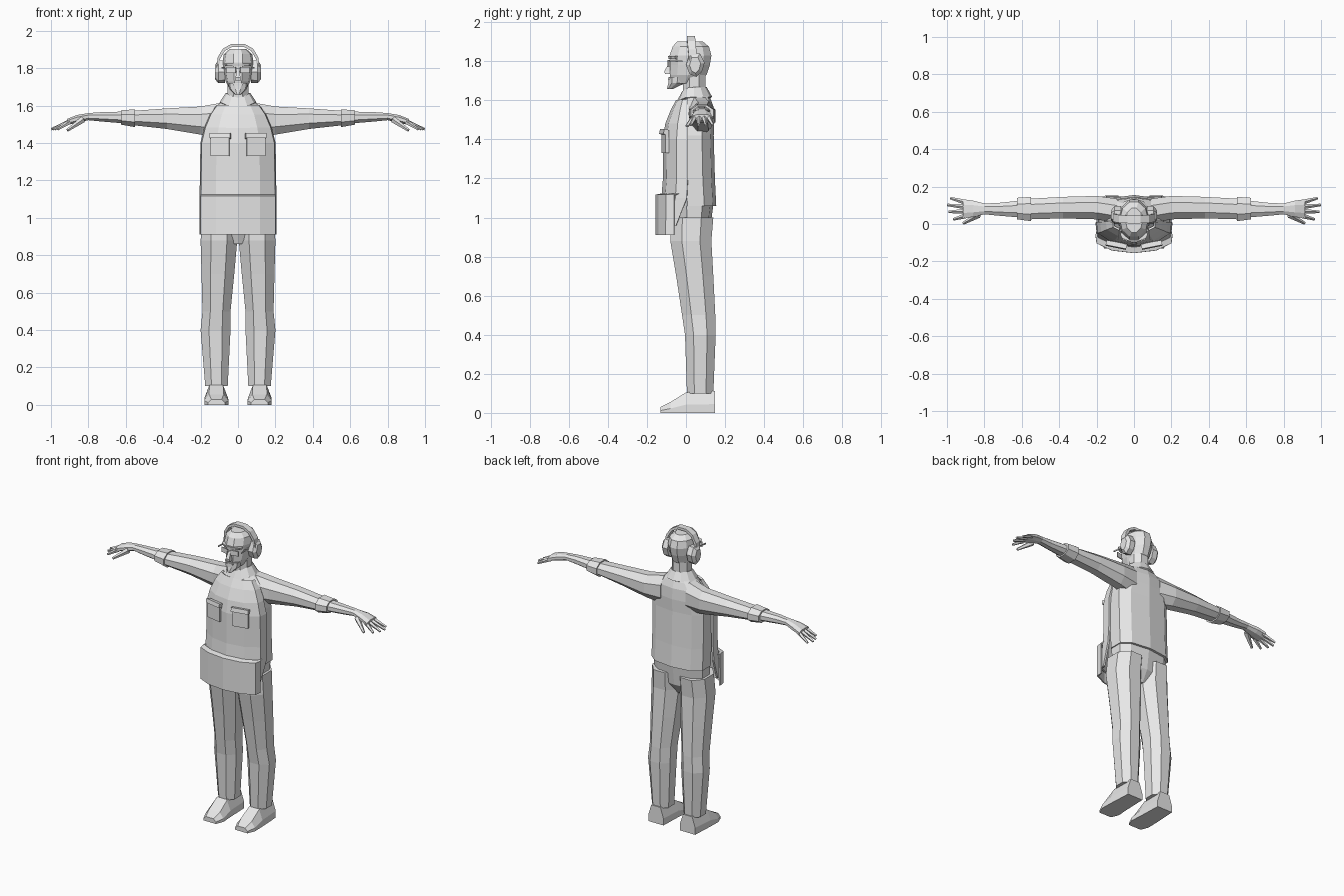
import bpy, bmesh, math
from mathutils import Vector, Matrix

if "Cube" in bpy.data.objects:
    bpy.data.objects.remove(bpy.data.objects["Cube"], do_unlink=True)

grey = bpy.data.materials.new("plain_grey")
grey.use_nodes = True
GREY = (0.8, 0.8, 0.8, 1)
grey.diffuse_color = GREY
for node in grey.node_tree.nodes:
    if node.type == 'BSDF_PRINCIPLED':
        node.inputs["Base Color"].default_value = GREY

# Cross-sections inside a unit box
OCTAGON = [(.28, 0), (.72, 0), (1, .28), (1, .72), (.72, 1), (.28, 1), (0, .72), (0, .28)]
BODY = [(.5, 0), (.8, .1), (1, .4), (1, .75), (.85, .93), (.5, 1), (.15, .93), (0, .75), (0, .4), (.2, .1)]
HEAD = [(.35, 0), (.65, 0), (.92, .2), (1, .5), (.9, .82), (.65, 1), (.35, 1), (.1, .82), (0, .5), (.08, .2)]
SHOE = [(0, 0), (1, 0), (1, .4), (.8, 1), (.2, 1), (0, .4)]
BOX = [(0, 0), (1, 0), (1, 1), (0, 1)]
WRAP = [(-1, 1), (-.97, .55), (-.58, .15), (0, 0), (.58, .15), (.97, .55), (1, 1)]


def finish(name, bm, mirror=False, thickness=0):
    bmesh.ops.recalc_face_normals(bm, faces=bm.faces)
    mesh = bpy.data.meshes.new(name)
    bm.to_mesh(mesh)
    bm.free()
    mesh.materials.append(grey)
    ob = bpy.data.objects.new(name, mesh)
    bpy.context.collection.objects.link(ob)
    if thickness:
        solid = ob.modifiers.new("thickness", 'SOLIDIFY')
        solid.thickness = thickness
        solid.offset = 0
    if mirror:
        ob.modifiers.new("mirror", 'MIRROR')
    return ob


def skin(rings, closed=True, caps=True):
    """Bridge equal rings of points with quads."""
    bm = bmesh.new()
    loops = [[bm.verts.new(p) for p in ring] for ring in rings]
    n = len(loops[0])
    for a, b in zip(loops, loops[1:]):
        for i in range(n if closed else n - 1):
            j = (i + 1) % n
            bm.faces.new((a[i], a[j], b[j], b[i]))
    if closed and caps:
        bm.faces.new(loops[0])
        bm.faces.new(loops[-1])
    return bm


def loft(name, shape, rows, axis='z', mirror=False):
    """Rows are (position, u min, u max, v min, v max) along an axis."""
    def place(p, u, v):
        return {'x': (p, u, v), 'y': (u, p, v), 'z': (u, v, p)}[axis]
    rings = [[place(p, u0 + (u1 - u0) * s, v0 + (v1 - v0) * t) for s, t in shape]
             for p, u0, u1, v0, v1 in rows]
    return finish(name, skin(rings), mirror)


def column(name, shape, rows):
    """Symmetric loft from (z, half width, front, back)."""
    return loft(name, shape, [(z, -w, w, f, b) for z, w, f, b in rows])


def wrap(name, rows, thickness=.012):
    """Open panel round the front from (z, half width, front, side edge)."""
    rings = [[(w * s, f + (e - f) * t, z) for s, t in WRAP] for z, w, f, e in rows]
    return finish(name, skin(rings, closed=False), thickness=thickness)


def spike(name, start, end, r1, r2, mirror=True):
    a, b = Vector(start), Vector(end)
    bm = bmesh.new()
    turn = (b - a).to_track_quat('Z', 'Y').to_matrix().to_4x4()
    bmesh.ops.create_cone(bm, cap_ends=True, segments=5, radius1=r1, radius2=r2,
                          depth=(b - a).length, matrix=Matrix.Translation((a + b) / 2) @ turn)
    return finish(name, bm, mirror)


def block(name, centre, size, turn=0, tilt=0, mirror=True):
    bm = bmesh.new()
    m = (Matrix.Translation(centre) @ Matrix.Rotation(turn, 4, 'Z')
         @ Matrix.Rotation(tilt, 4, 'X') @ Matrix.Diagonal((*size, 1)))
    bmesh.ops.create_cube(bm, size=1, matrix=m)
    return finish(name, bm, mirror)


# Legs and shoes
loft("trouser_legs", OCTAGON, [
    (.10, .055, .175, .005, .14), (.4, .04, .2, -.005, .152), (.5, .04, .19, -.02, .15),
    (.7, .02, .195, -.05, .14), (.88, .004, .2, -.08, .13), (1, .004, .19, -.08, .14)], mirror=True)
loft("shoes", SHOE, [
    (-.13, .07, .16, 0, .03), (-.08, .05, .18, 0, .055),
    (0, .055, .178, 0, .105), (.148, .06, .17, 0, .112)], axis='y', mirror=True)
column("trouser_seat", BODY, [
    (.86, .03, -.05, .08), (.93, .17, -.07, .122), (1.08, .18, -.09, .142)])

# Shirt body, front panel and hanging pouch
column("shirt_body", BODY, [
    (1.06, .185, -.09, .155), (1.2, .185, -.1, .148), (1.42, .185, -.1, .142),
    (1.5, .17, -.085, .145), (1.57, .145, -.06, .14), (1.61, .1, -.035, .125), (1.64, .065, -.02, .11)])
wrap("front_panel", [
    (.96, .19, -.125, -.05), (1.1, .2, -.12, .005), (1.2, .198, -.112, .01),
    (1.4, .195, -.113, .01), (1.48, .175, -.1, .01), (1.55, .145, -.072, .01), (1.6, .11, -.045, .01)])
wrap("pouch", [(.91, .203, -.152, -.06), (1.115, .203, -.152, -.06), (1.12, .198, -.122, -.03)], .008)
block("chest_pockets", (.095, -.106, 1.385), (.1, .02, .11), turn=.2)
block("pocket_flaps", (.095, -.112, 1.438), (.112, .026, .026), turn=.2, tilt=-.2)

# Collar, dipping towards the front
collar = []
for rx, ry, z, dip in ((.095, .088, 1.615, .03), (.062, .06, 1.665, .025)):
    ring = []
    for i in range(12):
        a = math.tau * i / 12
        drop = dip * max(0, -math.sin(a)) ** 3
        ring.append((rx * math.cos(a), .042 + ry * math.sin(a), z - drop))
    collar.append(ring)
finish("collar", skin(collar, caps=False), thickness=.01)

# Arms and hands
loft("sleeves", OCTAGON, [
    (.09, .005, .135, 1.43, 1.615), (.2, .025, .15, 1.445, 1.595),
    (.38, .03, .145, 1.475, 1.585), (.56, .025, .135, 1.495, 1.572)], 'x', True)
loft("cuffs", OCTAGON, [(.55, .015, .145, 1.485, 1.58), (.625, .025, .14, 1.498, 1.575)], 'x', True)
loft("forearms_and_palms", OCTAGON, [
    (.61, .035, .125, 1.505, 1.568), (.73, .045, .112, 1.515, 1.565), (.8, .052, .11, 1.522, 1.56),
    (.86, .038, .125, 1.508, 1.55), (.915, .03, .132, 1.496, 1.528)], 'x', True)
for i, (reach, y) in enumerate(((.965, .025), (.99, .065), (.998, .102), (.98, .138))):
    spike("finger_%d" % (i + 1), (.9, .044 + i * .024, 1.513), (reach, y, 1.473), .014, .007)
spike("thumb", (.83, .05, 1.525), (.912, .004, 1.468), .018, .008)

# Neck, head and bearded chin
column("neck", OCTAGON, [(1.57, .055, -.015, .1), (1.73, .055, -.015, .1)])
column("head", HEAD, [
    (1.685, .042, -.075, .06), (1.73, .066, -.083, .105), (1.78, .076, -.082, .122),
    (1.83, .083, -.084, .13), (1.875, .076, -.068, .118), (1.902, .045, -.045, .085)])
column("beard", HEAD, [(1.657, .014, -.098, -.07), (1.69, .048, -.09, 0), (1.72, .052, -.088, 0)])
column("nose", BOX, [(1.735, .016, -.108, -.07), (1.75, .013, -.11, -.07), (1.795, .007, -.086, -.07)])
column("mouth", BOX, [(1.708, .024, -.091, -.07), (1.716, .024, -.091, -.07)])
column("brow", HEAD, [(1.812, .068, -.089, -.02), (1.826, .074, -.092, -.02)])

# Glasses
block("lenses", (.036, -.088, 1.79), (.05, .006, .032), turn=.2)
block("temples", (.079, -.035, 1.802), (.005, .1, .008), turn=.12)
block("glasses_bridge", (0, -.092, 1.797), (.024, .006, .006), mirror=False)

# Headset: ear cups and an angular band
cup = [(.2, 1), (.75, 1), (1, .6), (.85, .2), (.55, 0), (.2, .12), (0, .5)]
loft("ear_cups", cup, [
    (.07, .0, .095, 1.722, 1.84), (.105, .0, .095, 1.72, 1.84), (.122, .018, .075, 1.74, 1.82)], 'x', True)
half = [(.116, 1.8), (.108, 1.86), (.08, 1.905), (.035, 1.93)]
path = half + [(-x, z) for x, z in reversed(half)]
band = []
for x, z in path:
    inward = Vector((-x, 0, 1.78 - z)).normalized() * .016
    front = .004 + (1.93 - z) * .1
    outer = Vector((x, front, z))
    deep = Vector((0, .042, 0))
    band.append([outer, outer + deep, outer + deep + inward, outer + inward])
finish("headset_band", skin(band))
